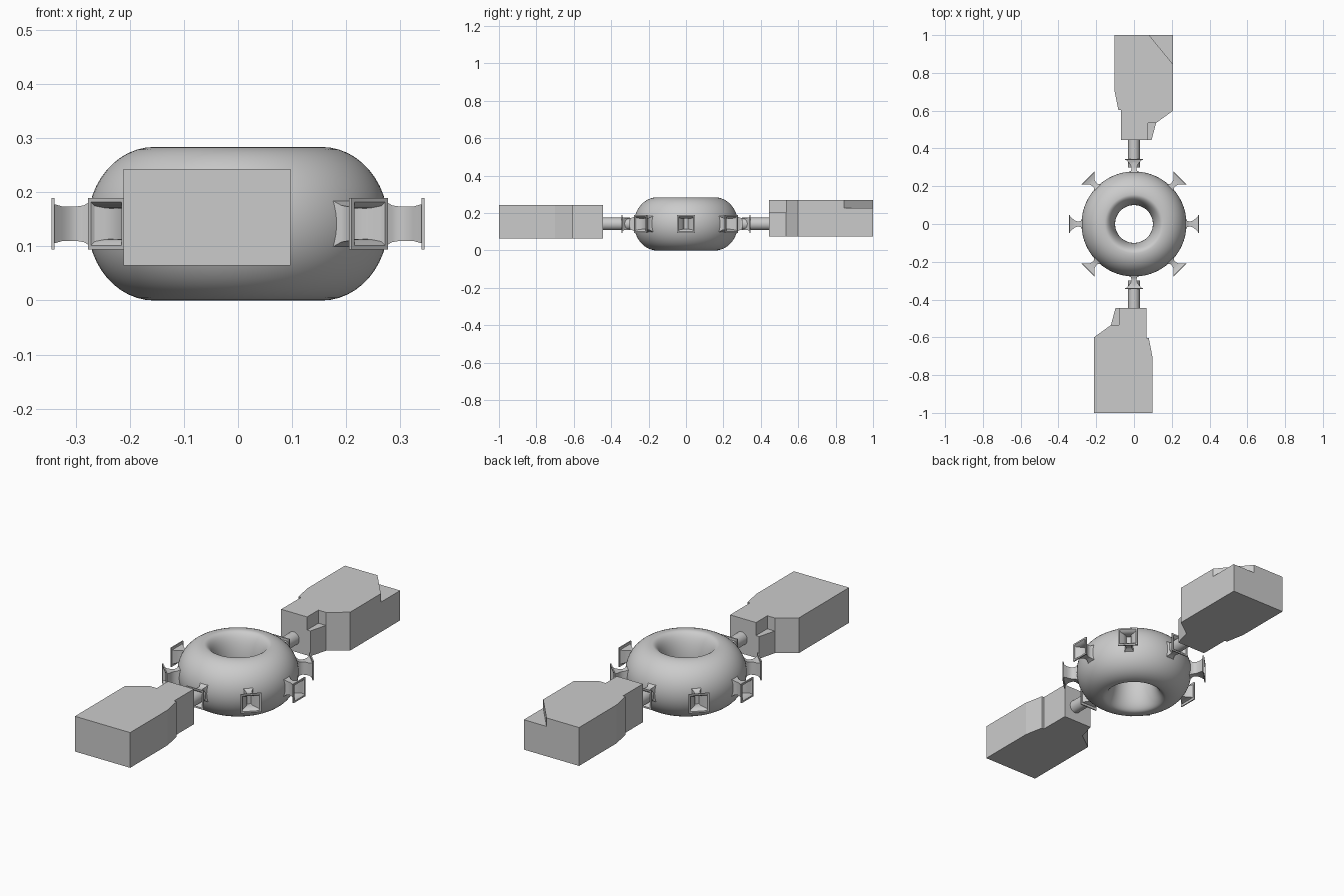
import bpy, bmesh, math
from mathutils import Matrix, Vector

old = bpy.data.objects.get("Cube")
if old:
    bpy.data.objects.remove(old, do_unlink=True)

grey = bpy.data.materials.new("plain grey")
grey.use_nodes = True
GREY = (0.6, 0.6, 0.6, 1)
grey.diffuse_color = GREY
grey.node_tree.nodes["Principled BSDF"].inputs["Base Color"].default_value = GREY

MID = 0.142  # height of the hub's centre line


def finish(bm, name, smooth=True):
    bmesh.ops.recalc_face_normals(bm, faces=bm.faces)
    mesh = bpy.data.meshes.new(name)
    bm.to_mesh(mesh)
    bm.free()
    mesh.materials.append(grey)
    obj = bpy.data.objects.new(name, mesh)
    bpy.context.collection.objects.link(obj)
    if smooth:
        bpy.ops.object.select_all(action='DESELECT')
        obj.select_set(True)
        bpy.context.view_layer.objects.active = obj
        bpy.ops.object.shade_smooth_by_angle(angle=math.radians(30))
    return obj


def loft(bm, rings, loop=False, caps=False):
    """Skin a list of closed rings of points."""
    vs = [[bm.verts.new(p) for p in ring] for ring in rings]
    n = len(vs[0])
    pairs = list(zip(vs, vs[1:])) + ([(vs[-1], vs[0])] if loop else [])
    for a, b in pairs:
        for i in range(n):
            j = (i + 1) % n
            bm.faces.new((a[i], a[j], b[j], b[i]))
    if caps:
        bm.faces.new(vs[0])
        bm.faces.new(vs[-1])


# Ring-shaped hub: the section is wider outside the crown than inside it
def hub_section(t):
    c = math.cos(t)
    return 0.155 + c * (0.123 if c > 0 else 0.055), MID + MID * math.sin(t)


SEG, SIDES = 96, 48
section = [hub_section(math.tau * i / SIDES) for i in range(SIDES)]
bm = bmesh.new()
loft(bm, [[(r * math.cos(a), r * math.sin(a), z) for r, z in section]
          for a in (math.tau * k / SEG for k in range(SEG))], loop=True)
finish(bm, "ring_hub")

# Eight flared ports: (distance, half width, half height), outside then inside
PORT = [(0.255, 0.03, 0.05), (0.272, 0.022, 0.042), (0.285, 0.015, 0.034),
        (0.298, 0.013, 0.032), (0.312, 0.018, 0.032), (0.325, 0.028, 0.032),
        (0.339, 0.042, 0.036), (0.339, 0.048, 0.048), (0.345, 0.048, 0.048),
        (0.345, 0.040, 0.040), (0.337, 0.038, 0.033), (0.323, 0.024, 0.029),
        (0.308, 0.013, 0.028), (0.290, 0.010, 0.028)]
for k in range(8):
    bm = bmesh.new()
    loft(bm, [[(d, s * w, MID + t * h) for s, t in ((-1, -1), (1, -1), (1, 1), (-1, 1))]
              for d, w, h in PORT])
    bm.verts.ensure_lookup_table()
    bm.faces.new(bm.verts[-4:])
    bmesh.ops.rotate(bm, verts=bm.verts, cent=(0, 0, 0),
                     matrix=Matrix.Rotation(k * math.pi / 4, 3, 'Z'))
    finish(bm, f"flared_port_{k + 1}")

# Round connecting tubes to the two end modules
for name, sign in (("front_tube", -1), ("back_tube", 1)):
    bm = bmesh.new()
    circle = [(0.031 * math.cos(a), 0.033 * math.sin(a))
              for a in (math.tau * i / 24 for i in range(24))]
    loft(bm, [[(x, sign * y, MID + z) for x, z in circle] for y in (0.30, 0.46)], caps=True)
    finish(bm, name)


# Angular end modules, drawn pointing to the back and turned for the front
def prism(bm, outline, low, high):
    loft(bm, [[Vector((x, y, z)) for x, y in outline] for z in (low, high)], caps=True)


NOTCH = [(0.075, 0.445), (0.093, 0.445), (0.117, 0.535), (0.075, 0.535)]
CORNER = [(0.08, 1.0), (0.207, 0.845), (0.207, 1.0)]
LEFT_SIDE = [(-0.102, 1.0), (-0.102, 0.7), (-0.083, 0.603), (-0.07, 0.603), (-0.07, 0.445)]
NECK = [NOTCH[0], NOTCH[3], NOTCH[2], (0.207, 0.6)]


def end_module(name, low, high, corner_cut, turn, shift):
    bm = bmesh.new()
    tail = [CORNER[1], CORNER[0]] if corner_cut else [CORNER[2]]
    prism(bm, LEFT_SIDE + NECK + tail, low, high)
    prism(bm, NOTCH, low, high - 0.066)      # lowered step beside the neck
    if corner_cut:
        prism(bm, CORNER, low, high - 0.043)  # lowered outer corner
    bmesh.ops.rotate(bm, verts=bm.verts, cent=(0, 0, 0),
                     matrix=Matrix.Rotation(turn, 3, 'Z'))
    bmesh.ops.translate(bm, verts=bm.verts, vec=(shift, 0, 0))
    finish(bm, name, smooth=False)


end_module("back_module", 0.076, 0.27, True, 0, 0)
end_module("front_module", 0.065, 0.243, False, math.pi, -0.005)
